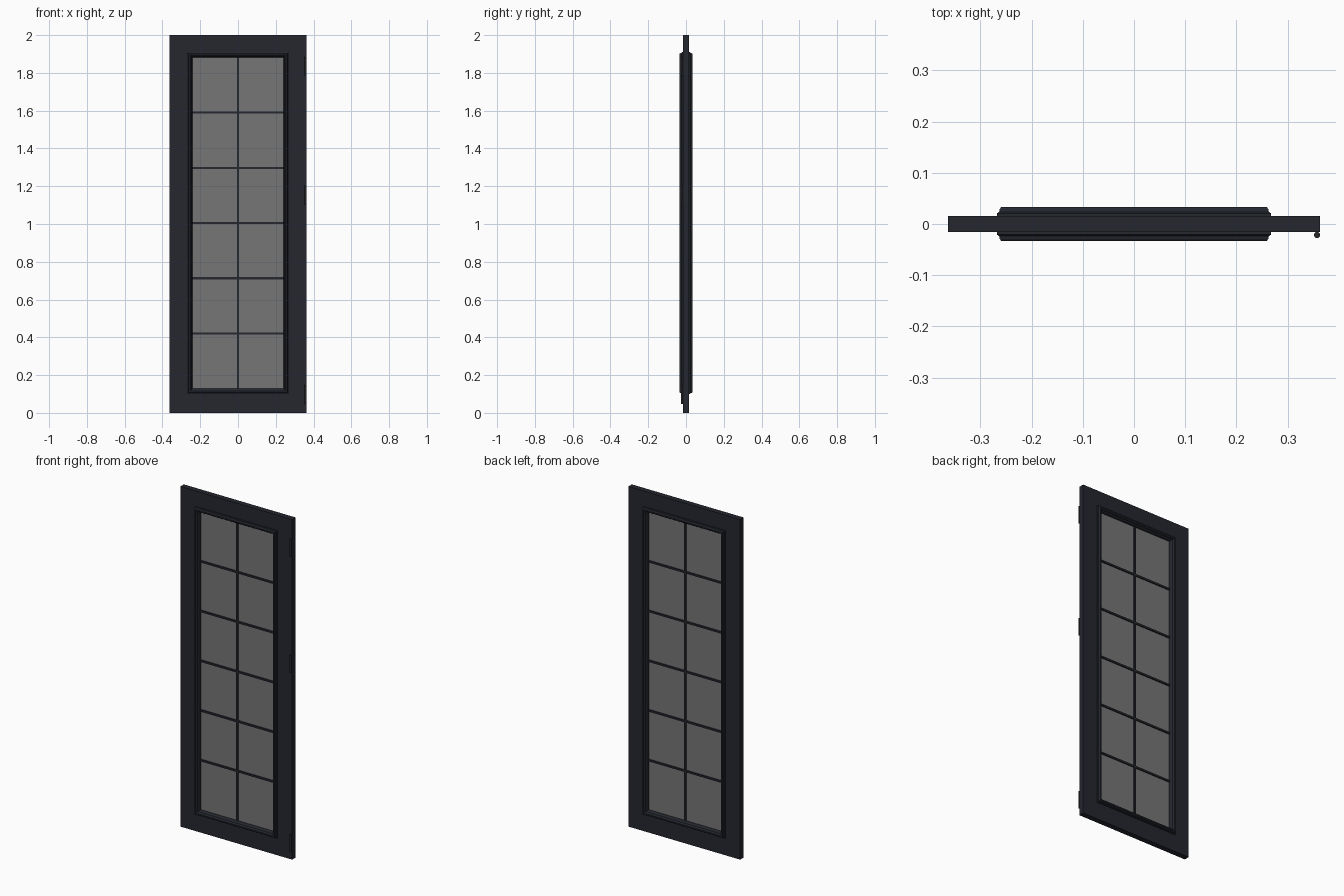
import bpy, bmesh

if "Cube" in bpy.data.objects:
    bpy.data.objects.remove(bpy.data.objects["Cube"])

ZC = 1.005            # centre height of the glazed opening
HX, HZ = 0.24, 0.877  # half size of the glazed opening


def material(name, rgb):
    m = bpy.data.materials.new(name)
    m.diffuse_color = (*rgb, 1)
    m.use_nodes = True
    m.node_tree.nodes["Principled BSDF"].inputs["Base Color"].default_value = m.diffuse_color
    return m


PAINT = material("dark_paint", (0.018, 0.02, 0.028))
GLASS = material("grey_glass", (0.18, 0.18, 0.18))
METAL = material("dark_metal", (0.02, 0.02, 0.022))


def finish(name, bm, mat):
    bmesh.ops.recalc_face_normals(bm, faces=bm.faces)
    me = bpy.data.meshes.new(name)
    bm.to_mesh(me)
    bm.free()
    me.materials.append(mat)
    ob = bpy.data.objects.new(name, me)
    bpy.context.collection.objects.link(ob)
    return ob


def box(name, x, y, z, mat):
    """Box from (min, max) ranges on each axis."""
    bm = bmesh.new()
    bmesh.ops.create_cube(bm, size=1)
    for v in bm.verts:
        v.co = [r[0] if c < 0 else r[1] for c, r in zip(v.co, (x, y, z))]
    return finish(name, bm, mat)


def ring(name, loops, mat):
    """Closed mitred ring; each loop is (x half, z low, z high, y)."""
    bm = bmesh.new()
    rows = [[bm.verts.new(p) for p in
             ((-h, y, lo), (h, y, lo), (h, y, hi), (-h, y, hi))]
            for h, lo, hi, y in loops]
    for i, a in enumerate(rows):
        b = rows[(i + 1) % len(rows)]
        for k in range(4):
            j = (k + 1) % 4
            bm.faces.new((a[k], a[j], b[j], b[k]))
    return finish(name, bm, mat)


# Door leaf: stiles and rails as one flat frame
IN = 0.012
inner = (HX + IN, ZC - HZ - IN, ZC + HZ + IN)
outer = (0.3635, 0.0, 2.0)
T = 0.016
ring("door_frame", [(*outer, -T), (*outer, T), (*inner, T), (*inner, -T)], PAINT)

# Raised glazing moulding on both sides: (offset from opening, y)
profile = [(0.028, 0.014), (0.028, 0.021), (0.0235, 0.0235), (0.0225, 0.029),
           (0.0195, 0.0335), (0.012, 0.0335), (0.008, 0.030), (0.006, 0.023),
           (0.002, 0.020), (0.0, 0.015), (0.0, 0.003), (0.014, 0.003),
           (0.014, 0.014)]
for side, s in (("front", -1), ("back", 1)):
    ring(side + "_moulding",
         [(HX + d, ZC - HZ - d, ZC + HZ + d, s * y) for d, y in profile], PAINT)

# Glass pane
box("glass_pane", (-HX - 0.01, HX + 0.01), (-0.003, 0.003),
    (ZC - HZ - 0.01, ZC + HZ + 0.01), GLASS)

# Glazing bars: one upright and five crossbars
W, D = 0.0055, 0.010
box("upright_bar", (-W, W), (-D, D), (ZC - HZ, ZC + HZ), PAINT)
for i in range(1, 6):
    z = ZC - HZ + 2 * HZ * i / 6
    box(f"crossbar_{i}", (-HX, HX), (-D + 0.0005, D - 0.0005), (z - W, z + W), PAINT)

# Three hinge barrels on the right edge
for i, z in enumerate((0.098, 1.153, 1.835), 1):
    bpy.ops.mesh.primitive_cylinder_add(vertices=16, radius=0.006, depth=0.1,
                                        location=(0.3577, -0.0215, z))
    ob = bpy.context.object
    ob.name = f"hinge_{i}"
    ob.data.materials.append(METAL)
    bpy.ops.object.shade_smooth_by_angle()
